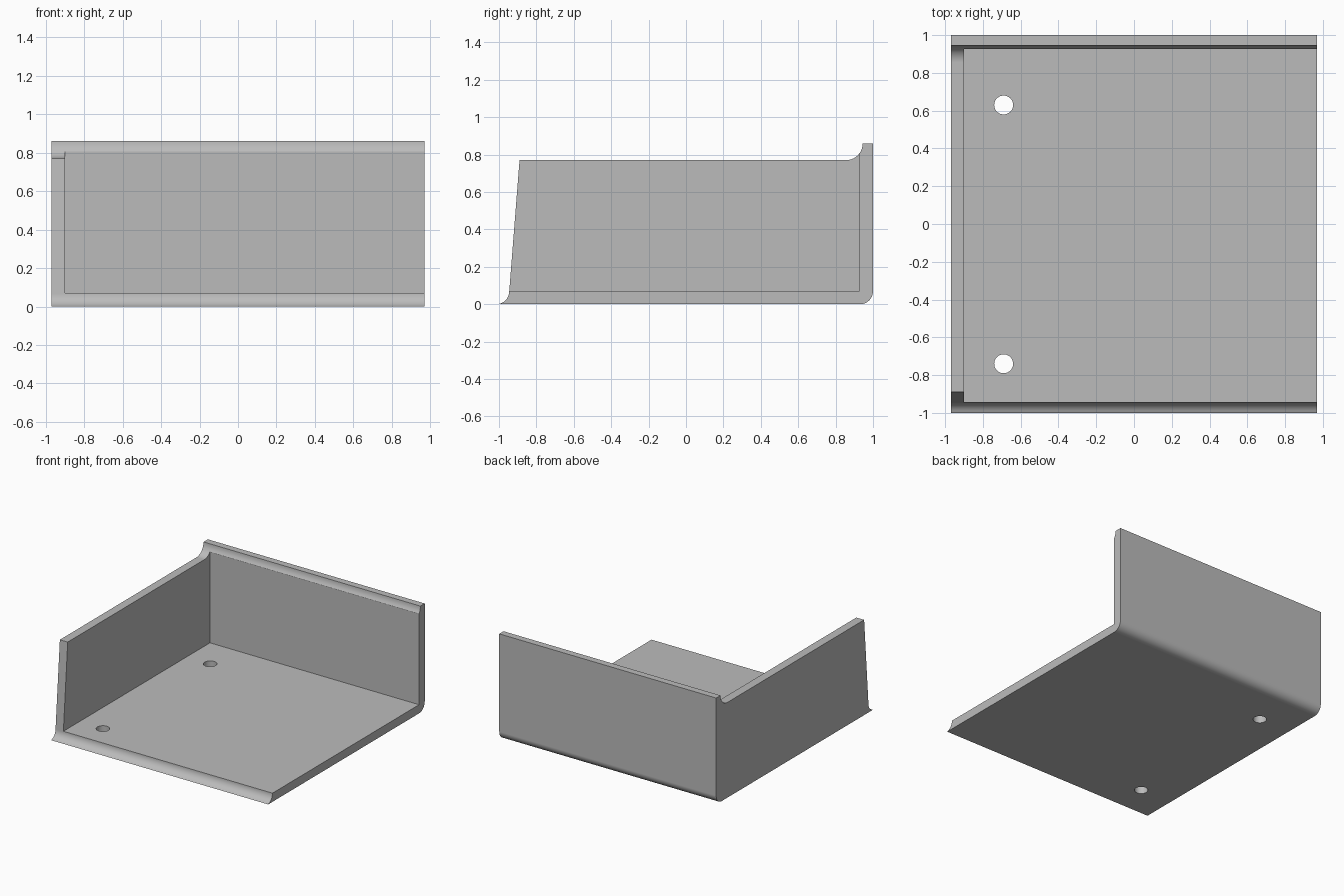
import bpy, bmesh, math
from mathutils import Matrix

if "Cube" in bpy.data.objects:
    bpy.data.objects.remove(bpy.data.objects["Cube"], do_unlink=True)

HALF_WIDTH, WALL = 0.97, 0.07
BACK_INNER = 0.927

grey = bpy.data.materials.new("plain grey")
grey.use_nodes = True
grey.diffuse_color = (0.5, 0.5, 0.5, 1)
grey.node_tree.nodes["Principled BSDF"].inputs["Base Color"].default_value = (0.5, 0.5, 0.5, 1)


def arc(cy, cz, r, start, end, steps=10):
    angles = [math.radians(start + (end - start) * i / steps) for i in range(steps + 1)]
    return [(cy + r * math.cos(a), cz + r * math.sin(a)) for a in angles]


def add_object(name, bm):
    bmesh.ops.recalc_face_normals(bm, faces=bm.faces)
    mesh = bpy.data.meshes.new(name)
    bm.to_mesh(mesh)
    bm.free()
    obj = bpy.data.objects.new(name, mesh)
    bpy.context.collection.objects.link(obj)
    return obj


def cut(target, cutter):
    cutter.hide_render = True
    mod = target.modifiers.new("cut", "BOOLEAN")
    mod.operation, mod.solver, mod.object = "DIFFERENCE", "EXACT", cutter
    bpy.context.view_layer.objects.active = target
    bpy.ops.object.modifier_apply(modifier=mod.name)
    bpy.data.objects.remove(cutter, do_unlink=True)


# Solid with the full end-wall outline: rounded heel, cove under the back lip, flared toe
outline = [(-1, 0)]
outline += arc(1 - WALL, WALL, WALL, -90, 0)
outline += [(1, 0.86)]
outline += arc(0.855, 0.86, 0.09, 0, -90)
outline += [(-0.89, 0.77)]
outline += arc(-1.015, WALL, WALL, 0, -75)
bm = bmesh.new()
face = bm.faces.new([bm.verts.new((-HALF_WIDTH, y, z)) for y, z in outline])
side = bmesh.ops.extrude_face_region(bm, geom=[face])["geom"]
bmesh.ops.translate(bm, vec=(2 * HALF_WIDTH, 0, 0),
                    verts=[v for v in side if isinstance(v, bmesh.types.BMVert)])
tray = add_object("corner_tray", bm)
tray.data.materials.append(grey)

# Hollow out the inside, leaving floor, back wall and right wall
lo, hi = (WALL - HALF_WIDTH, -1.2, WALL), (1.2, BACK_INNER, 1.2)
bm = bmesh.new()
size = [b - a for a, b in zip(lo, hi)]
centre = [(a + b) / 2 for a, b in zip(lo, hi)]
bmesh.ops.create_cube(bm, size=1, matrix=Matrix.Translation(centre) @ Matrix.Diagonal((*size, 1)))
cut(tray, add_object("hollow_cutter", bm))

# Two screw holes in the floor
for y in (0.63, -0.74):
    bm = bmesh.new()
    bmesh.ops.create_cone(bm, cap_ends=True, segments=40, radius1=0.05, radius2=0.05,
                          depth=0.4, matrix=Matrix.Translation((-0.69, y, 0)))
    cut(tray, add_object("hole_cutter", bm))

# Smooth curves, with flat faces kept flat
bpy.ops.object.select_all(action="DESELECT")
tray.select_set(True)
bpy.context.view_layer.objects.active = tray
bpy.ops.object.shade_smooth_by_angle(angle=math.radians(25))
weighted = tray.modifiers.new("flat faces", "WEIGHTED_NORMAL")
weighted.keep_sharp = True
